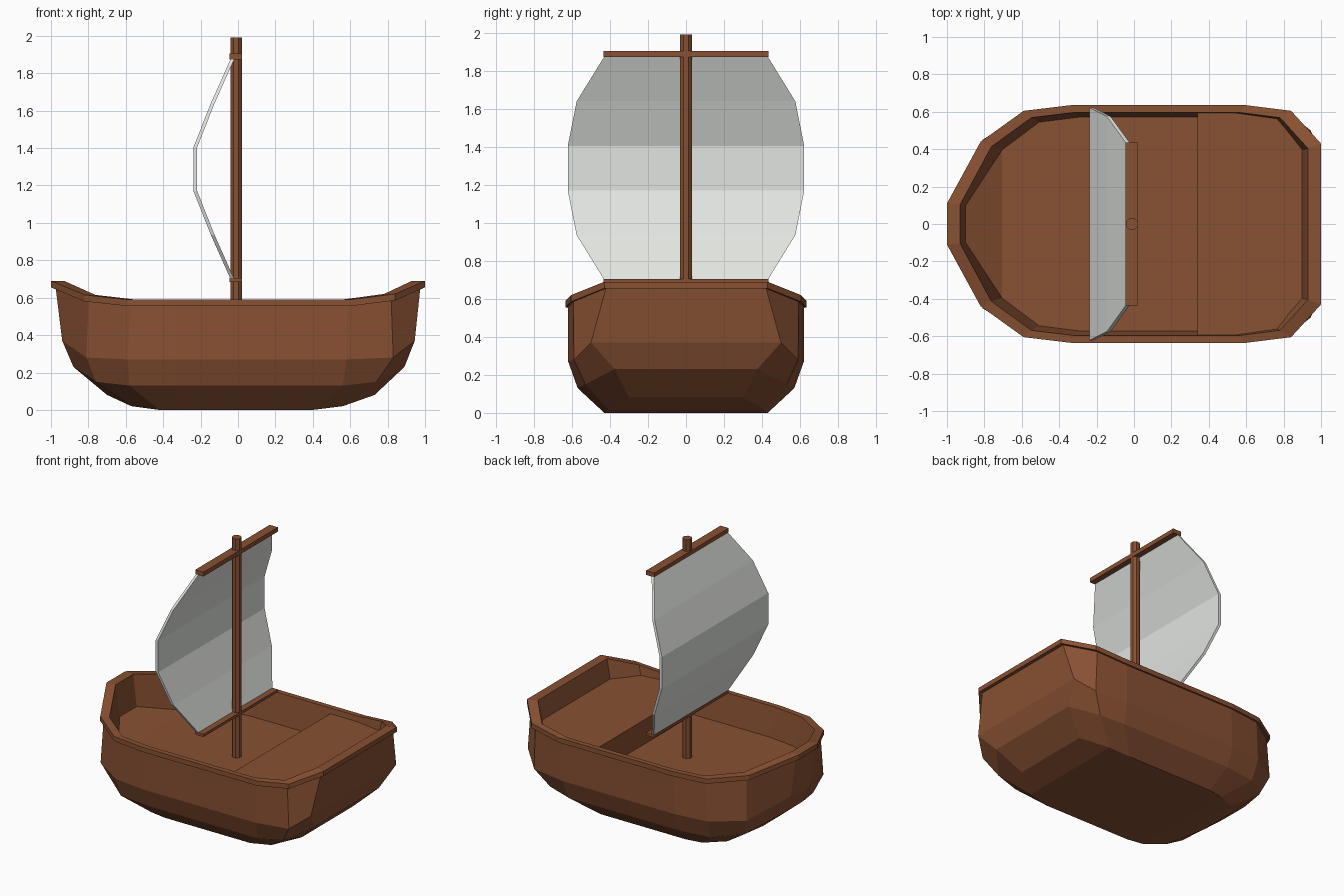
import bpy, bmesh, math

if "Cube" in bpy.data.objects:
    bpy.data.objects.remove(bpy.data.objects["Cube"])


def material(name, rgb):
    m = bpy.data.materials.new(name)
    m.diffuse_color = (*rgb, 1)
    m.use_nodes = True
    m.node_tree.nodes["Principled BSDF"].inputs["Base Color"].default_value = m.diffuse_color
    return m


WOOD = material("brown wood", (0.25, 0.082, 0.033))
CANVAS = material("sail canvas", (0.76, 0.78, 0.75))


def finish(name, bm, mat):
    bmesh.ops.recalc_face_normals(bm, faces=bm.faces)
    me = bpy.data.meshes.new(name)
    bm.to_mesh(me)
    bm.free()
    me.materials.append(mat)
    ob = bpy.data.objects.new(name, me)
    bpy.context.collection.objects.link(ob)
    return ob


def box(name, lo, hi, mat):
    bm = bmesh.new()
    bmesh.ops.create_cube(bm, size=1)
    for v in bm.verts:
        v.co = [a if c < 0 else b for c, a, b in zip(v.co, lo, hi)]
    return finish(name, bm, mat)


# Hull half-rings, bow to stern: (x, half width, z)
keel = [(-.70, .10, .08), (-.57, .33, .02), (-.42, .41, 0), (-.30, .43, 0),
        (.40, .43, 0), (.56, .41, .02), (.73, .30, .08)]
bilge = [(-.88, .11, .23), (-.76, .40, .15), (-.58, .54, .13), (-.34, .57, .13),
         (.56, .57, .13), (.74, .53, .15), (.89, .375, .23)]
side = [(-.94, .12, .37), (-.81, .45, .28), (-.59, .59, .27), (-.34, .62, .27),
        (.58, .62, .27), (.83, .59, .28), (.945, .50, .37)]
rail = [(-1, .11, .69), (-.82, .44, .615), (-.59, .605, .59), (-.34, .635, .59),
        (.60, .635, .59), (.84, .605, .62), (1, .43, .69)]
rail_low = [(x, y, z - .035) for x, y, z in rail]
hull_top = [(x * .975, y * .98, z) for x, y, z in rail_low]
rail_in = [(x * .93, y * .94, z) for x, y, z in rail]
floor = [(x * (.9 if x == -1 else .86), y * .9, .46 if x == -1 else .37)
         for x, y, z in rail]

# Hull: bridge the rings from keel over the rail down to the floor
bm = bmesh.new()
rings = []
for half in (keel, bilge, side, hull_top, rail_low, rail, rail_in, floor):
    full = half + [(x, -y, z) for x, y, z in reversed(half)]
    rings.append([bm.verts.new(p) for p in full])
n = len(rings[0])
for a, b in zip(rings, rings[1:]):
    for i in range(n):
        j = (i + 1) % n
        bm.faces.new((a[i], a[j], b[j], b[i]))
# bottom and floor planks run across the boat
for r in (rings[0], rings[-1]):
    for i in range(n // 2 - 1):
        bm.faces.new((r[i], r[i + 1], r[n - 2 - i], r[n - 1 - i]))
finish("hull", bm, WOOD)

# Raised rear deck with its step
half = [(.34, .595)] + [(x, y) for x, y, z in rail_in[4:]]
outline = half + [(x, -y) for x, y in reversed(half)]
bm = bmesh.new()
low = [bm.verts.new((x, y, .36)) for x, y in outline]
top = [bm.verts.new((x, y, .55)) for x, y in outline]
bm.faces.new(low)
bm.faces.new(top)
for i in range(len(outline)):
    j = (i + 1) % len(outline)
    bm.faces.new((low[i], low[j], top[j], top[i]))
finish("rear_deck", bm, WOOD)

# Mast
bpy.ops.mesh.primitive_cylinder_add(vertices=8, radius=.034, depth=1.63,
                                    location=(-.01, 0, 1.175),
                                    rotation=(0, 0, math.pi / 8))
bpy.context.object.name = "mast"
bpy.context.object.data.materials.append(WOOD)

# Yards
box("upper_yard", (-.045, -.435, 1.873), (.022, .435, 1.905), WOOD)
box("lower_yard", (-.045, -.435, .685), (.022, .435, .705), WOOD)

# Billowing sail: (x, half width, z) up the profile
profile = [(-.04, .43, .70), (-.145, .575, .935), (-.238, .622, 1.17),
           (-.238, .622, 1.405), (-.145, .575, 1.64), (-.04, .43, 1.875)]
bm = bmesh.new()
rows = [[bm.verts.new((x + dx, s * y, z)) for dx, s in
         ((0, -1), (0, 1), (.02, 1), (.02, -1))] for x, y, z in profile]
for a, b in zip(rows, rows[1:]):
    for i in range(4):
        j = (i + 1) % 4
        bm.faces.new((a[i], a[j], b[j], b[i]))
bm.faces.new(rows[0])
bm.faces.new(rows[-1])
finish("sail", bm, CANVAS)
